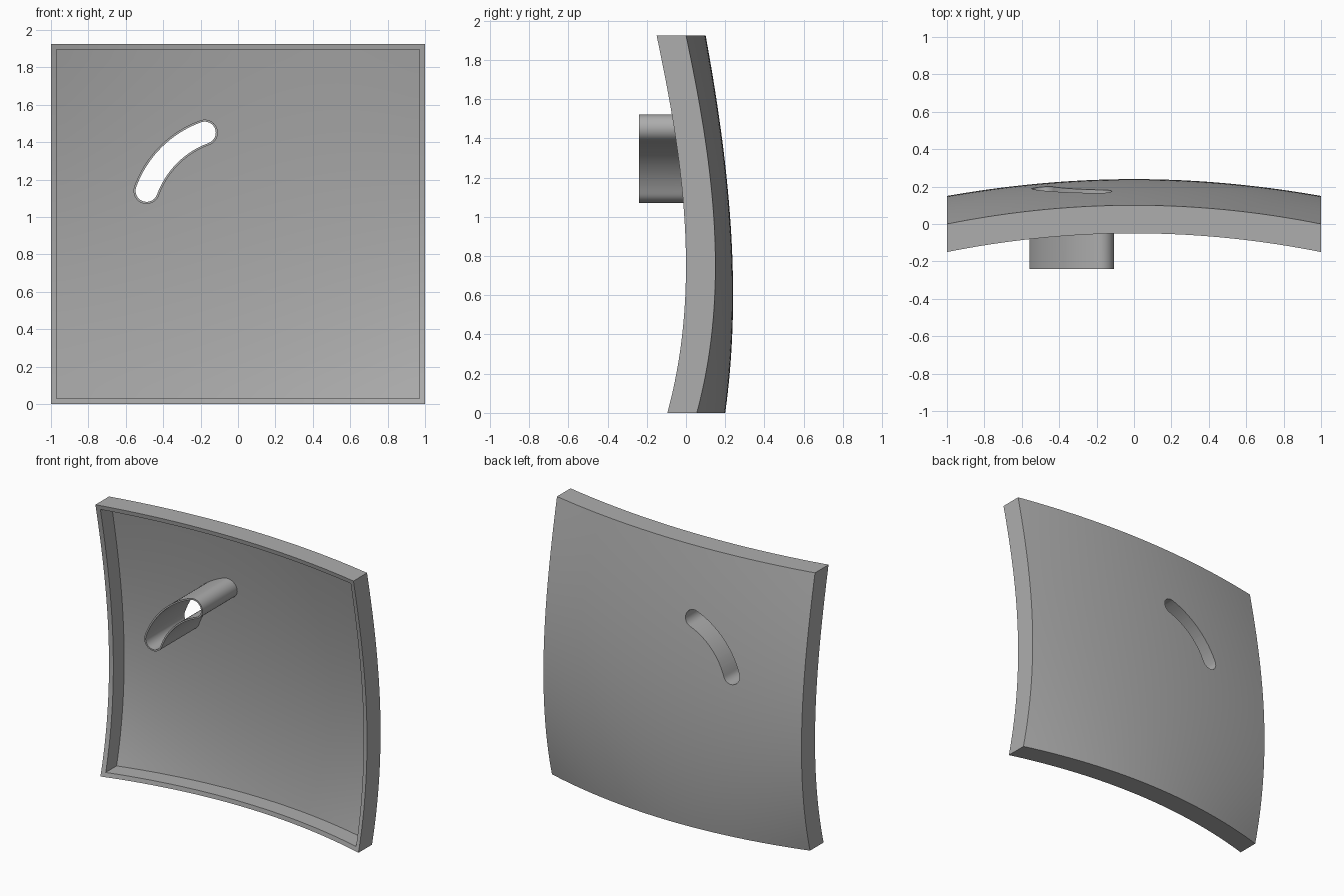
import bpy, bmesh, math

old = bpy.data.objects.get("Cube")
if old:
    bpy.data.objects.remove(old, do_unlink=True)

HEIGHT = 1.925
RIM = 0.03       # width of the rim and thickness of the plate
DEPTH = 0.15     # depth of the whole tray
CENTRE_Z = HEIGHT / 2

grey = bpy.data.materials.new("plain_grey")
grey.use_nodes = True
grey.diffuse_color = (0.42, 0.42, 0.42, 1)
grey.node_tree.nodes["Principled BSDF"].inputs["Base Color"].default_value = grey.diffuse_color


def back_y(x, z):
    """Doubly curved back surface: blends a middle and an edge profile."""
    m, e = z - 0.6, z - 0.75
    middle = 0.24 - 0.1013 * m**2 + 0.0163 * m**3
    edge = 0.15 - 0.1454 * e**2 + 0.0313 * e**3
    return middle + (edge - middle) * x * x


def finish(name, bm):
    bmesh.ops.recalc_face_normals(bm, faces=bm.faces)
    mesh = bpy.data.meshes.new(name)
    bm.to_mesh(mesh)
    bm.free()
    mesh.materials.append(grey)
    obj = bpy.data.objects.new(name, mesh)
    bpy.context.collection.objects.link(obj)
    return obj


def slab(name, inset, near, far, n=36):
    """Solid between two offsets of the back surface."""
    bm = bmesh.new()
    layers = []
    for off in (near, far):
        rows = []
        for j in range(n + 1):
            z = inset + (HEIGHT - 2 * inset) * j / n
            xs = [(1 - inset) * (2 * i / n - 1) for i in range(n + 1)]
            rows.append([bm.verts.new((x, back_y(x, z) - off, z)) for x in xs])
        for a, b in zip(rows, rows[1:]):
            for i in range(n):
                bm.faces.new((a[i], a[i + 1], b[i + 1], b[i]))
        loop = (rows[0][:-1] + [r[-1] for r in rows[:-1]]
                + rows[-1][:0:-1] + [r[0] for r in rows[:0:-1]])
        layers.append(loop)
    a, b = layers
    for i in range(len(a)):
        k = (i + 1) % len(a)
        bm.faces.new((a[i], a[k], b[k], b[i]))
    return finish(name, bm)


def slot_outline(r, radius=0.52, start=110, end=160, n=20):
    """Rounded slot curving about the centre of the panel."""
    def polar(cx, cz, rad, deg):
        t = math.radians(deg)
        return cx + rad * math.cos(t), cz + rad * math.sin(t)

    def arc(cx, cz, rad, a, b):
        return [polar(cx, cz, rad, a + (b - a) * i / n) for i in range(n + 1)]

    outer = arc(0, CENTRE_Z, radius + r, start, end)
    cap_low = arc(*polar(0, CENTRE_Z, radius, end), r, end, end + 180)
    inner = arc(0, CENTRE_Z, radius - r, end, start)
    cap_high = arc(*polar(0, CENTRE_Z, radius, start), r, start - 180, start)
    return outer[:-1] + cap_low[:-1] + inner[:-1] + cap_high[:-1]


def slot_prism(name, r, front, back):
    bm = bmesh.new()
    pts = slot_outline(r)
    a = [bm.verts.new((x, front, z)) for x, z in pts]
    b = [bm.verts.new((x, back(x, z), z)) for x, z in pts]
    bm.faces.new(a)
    bm.faces.new(b[::-1])
    for i in range(len(a)):
        k = (i + 1) % len(a)
        bm.faces.new((a[i], b[i], b[k], a[k]))
    return finish(name, bm)


def combine(target, tool, operation):
    mod = target.modifiers.new(operation.lower(), 'BOOLEAN')
    mod.operation = operation
    mod.solver = 'EXACT'
    mod.object = tool
    bpy.context.view_layer.objects.active = target
    bpy.ops.object.modifier_apply(modifier=mod.name)
    bpy.data.objects.remove(tool, do_unlink=True)


# Curved tray with a raised rim around the front
panel = slab("curved_panel", 0, 0, DEPTH)
combine(panel, slab("recess_cutter", RIM, RIM, 0.5), 'DIFFERENCE')

# Hollow curved sleeve standing on the plate, open right through
sleeve = slot_prism("slot_sleeve", 0.07, -0.24, lambda x, z: back_y(x, z) - RIM / 2)
combine(panel, sleeve, 'UNION')
combine(panel, slot_prism("slot_cutter", 0.059, -0.6, lambda x, z: 0.6), 'DIFFERENCE')

# Smooth curves, crisp edges
bpy.ops.object.select_all(action='DESELECT')
panel.select_set(True)
bpy.context.view_layer.objects.active = panel
bpy.ops.object.shade_smooth_by_angle(angle=math.radians(30))
